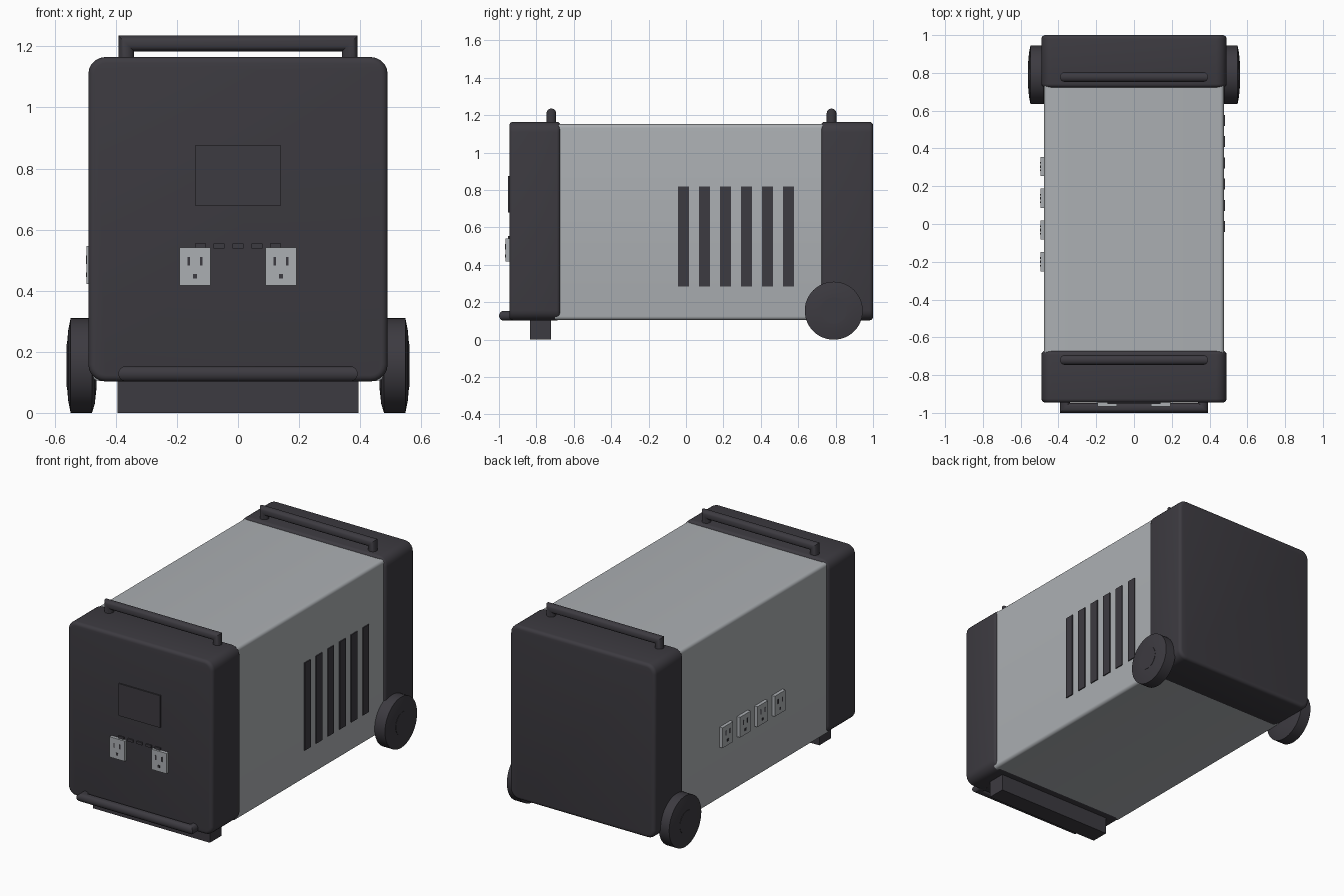
import bpy, bmesh, math
from mathutils import Vector

if "Cube" in bpy.data.objects:
    bpy.data.objects.remove(bpy.data.objects["Cube"])


def material(name, rgb):
    m = bpy.data.materials.new(name)
    m.diffuse_color = (*rgb, 1)
    m.use_nodes = True
    m.node_tree.nodes["Principled BSDF"].inputs["Base Color"].default_value = m.diffuse_color
    return m


DARK = material("charcoal plastic", (0.046, 0.043, 0.052))
LIGHT = material("silver grey", (0.41, 0.43, 0.45))


def finish(bm, name, mat, angle=35):
    bmesh.ops.recalc_face_normals(bm, faces=bm.faces[:])
    me = bpy.data.meshes.new(name)
    bm.to_mesh(me)
    bm.free()
    me.materials.append(mat)
    me.shade_smooth()
    me.set_sharp_from_angle(angle=math.radians(angle))
    ob = bpy.data.objects.new(name, me)
    bpy.context.collection.objects.link(ob)
    return ob


def box(name, lo, hi, mat, round_y=0, round_rim=0):
    """Box between two corners; optional rounding of the edges along y and of the front/back rims."""
    lo, hi = Vector(lo), Vector(hi)
    bm = bmesh.new()
    bmesh.ops.create_cube(bm, size=1)
    for v in bm.verts:
        v.co = (lo + hi) / 2 + v.co * (hi - lo)
    if round_y:
        edges = [e for e in bm.edges if abs(e.verts[0].co.y - e.verts[1].co.y) > 0.01]
        bmesh.ops.bevel(bm, geom=edges, offset=round_y, segments=5, profile=0.5, affect='EDGES')
    if round_rim:
        edges = [e for e in bm.edges if abs(e.verts[0].co.y - e.verts[1].co.y) < 1e-5]
        bmesh.ops.bevel(bm, geom=edges, offset=round_rim, segments=4, profile=0.5, affect='EDGES')
    return finish(bm, name, mat)


def handle(name, origin, out, side):
    """U-shaped grab bar: a round section swept with mitred corners."""
    origin, out, side = Vector(origin), Vector(out), Vector(side)
    bm = bmesh.new()
    r, n, half, rise = 0.026, 16, 0.366, 0.045
    path = [(-half, -0.03, -1, 0), (-half, rise, -1, 1), (half, rise, 1, 1), (half, -0.03, 1, 0)]
    rings = []
    for x, h, dx, dh in path:
        ring = []
        for i in range(n):
            a = 2 * math.pi * i / n
            c, s = r * math.cos(a), r * math.sin(a)
            p = origin + Vector((x + dx * c, 0, 0)) + out * (h + dh * c) + side * s
            ring.append(bm.verts.new(p))
        rings.append(ring)
    for a, b in zip(rings, rings[1:]):
        for i in range(n):
            j = (i + 1) % n
            bm.faces.new((a[i], a[j], b[j], b[i]))
    bm.faces.new(rings[0])
    bm.faces.new(rings[-1])
    finish(bm, name, DARK)


def lathe_x(name, profile, centre, sign, mat, n=48):
    """Revolve (x, radius) points around an x axis through centre (y, z)."""
    bm = bmesh.new()
    rings = []
    for x, r in profile:
        rings.append([bm.verts.new((sign * x, centre[0] + r * math.cos(2 * math.pi * i / n),
                                    centre[1] + r * math.sin(2 * math.pi * i / n))) for i in range(n)])
    for a, b in zip(rings, rings[1:]):
        for i in range(n):
            j = (i + 1) % n
            bm.faces.new((a[i], a[j], b[j], b[i]))
    bm.faces.new(rings[0])
    bm.faces.new(rings[-1])
    finish(bm, name, mat, 30)


def on_front(u, w, d):
    return (u, -0.945 - d, w)


def on_left(u, w, d):
    return (-0.476 - d, u, w)


def plate(name, place, u, w, su, sw, depth, mat):
    a, b = place(u - su / 2, w - sw / 2, -0.01), place(u + su / 2, w + sw / 2, depth)
    box(name, [min(p) for p in zip(a, b)], [max(p) for p in zip(a, b)], mat)


def outlet(name, place, u, w):
    plate(name + "_plate", place, u, w, 0.102, 0.124, 0.02, LIGHT)
    for k in (-1, 1):
        plate(name + "_slot", place, u + k * 0.02, w + 0.018, 0.008, 0.028, 0.022, DARK)
    plate(name + "_ground", place, u, w - 0.031, 0.014, 0.015, 0.022, DARK)


# Casing
box("body", (-0.476, -0.70, 0.105), (0.476, 0.75, 1.152), LIGHT, 0.02)
box("front_cap", (-0.49, -0.945, 0.103), (0.49, -0.672, 1.165), DARK, 0.055, 0.02)
box("back_cap", (-0.49, 0.722, 0.103), (0.49, 1.0, 1.165), DARK, 0.055, 0.02)
box("front_foot", (-0.394, -0.834, 0), (0.394, -0.723, 0.12), DARK)

# Handles
handle("front_top_handle", (0, -0.72, 1.165), (0, 0, 1), (0, 1, 0))
handle("back_top_handle", (0, 0.778, 1.165), (0, 0, 1), (0, 1, 0))
handle("front_bottom_handle", (0, -0.929, 0.128), (0, -1, 0), (0, 0, 1))

# Wheels with hubs
for s, side in ((-1, "left"), (1, "right")):
    lathe_x(side + "_wheel", [(0.464, 0.08), (0.469, 0.125), (0.478, 0.155), (0.548, 0.155),
                              (0.556, 0.115), (0.56, 0.07)], (0.79, 0.155), s, DARK)
    lathe_x(side + "_hub", [(0.55, 0.07), (0.562, 0.07)], (0.79, 0.155), s, DARK)

# Control panel on the front
plate("screen", on_front, 0, 0.777, 0.28, 0.196, 0.008, DARK)
for i in range(5):
    plate("button", on_front, (i - 2) * 0.0615, 0.547, 0.036, 0.016, 0.008, DARK)
for u in (-0.141, 0.141):
    outlet("front_outlet", on_front, u, 0.479)

# Outlets on the left side
for i in range(4):
    outlet("side_outlet", on_left, 0.304 - i * 0.168, 0.484)

# Vent slots on the right side
for i in range(6):
    y = -0.014 + i * 0.1125
    box("vent_slot", (0.46, y - 0.029, 0.284), (0.482, y + 0.029, 0.818), DARK)
